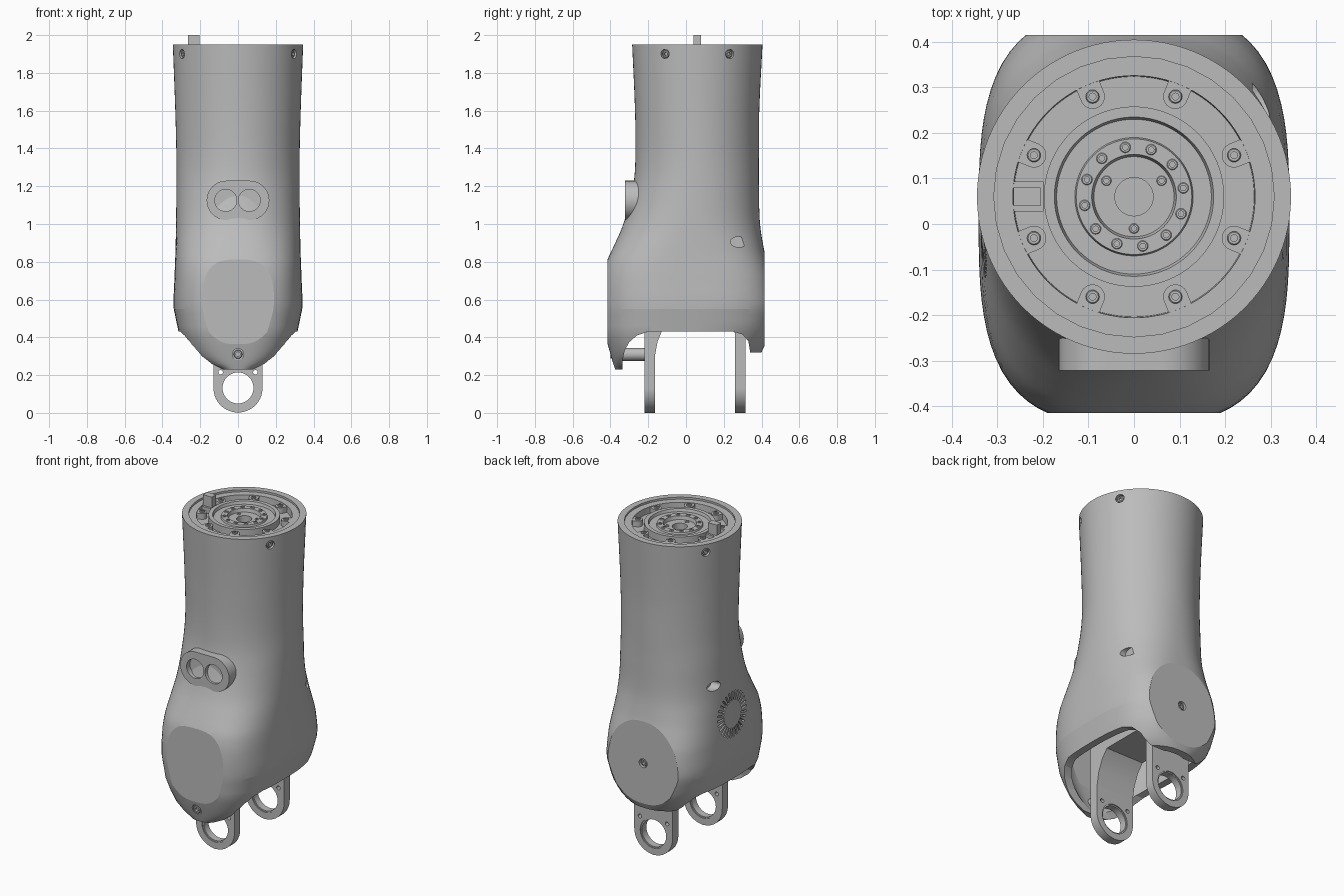
import bpy, bmesh
from math import sin, cos, pi, radians
from mathutils import Vector, Matrix

cube = bpy.data.objects.get("Cube")
if cube:
    bpy.data.objects.remove(cube)

grey = bpy.data.materials.new("satin grey")
grey.use_nodes = True
GREY = (0.5, 0.5, 0.5, 1)
grey.diffuse_color = GREY
grey.node_tree.nodes["Principled BSDF"].inputs["Base Color"].default_value = GREY

TOP_Y = 0.06      # centre of the round top
TOP_Z = 1.95


def finish(name, bm):
    bmesh.ops.recalc_face_normals(bm, faces=bm.faces)
    mesh = bpy.data.meshes.new(name)
    bm.to_mesh(mesh)
    bm.free()
    mesh.materials.append(grey)
    ob = bpy.data.objects.new(name, mesh)
    bpy.context.collection.objects.link(ob)
    return ob


def select(ob):
    bpy.ops.object.select_all(action='DESELECT')
    ob.select_set(True)
    bpy.context.view_layer.objects.active = ob


def smooth(ob):
    select(ob)
    bpy.ops.object.shade_smooth_by_angle(angle=radians(30))


def cut(ob, cutter):
    select(ob)
    mod = ob.modifiers.new("cut", 'BOOLEAN')
    mod.operation, mod.solver, mod.object = 'DIFFERENCE', 'EXACT', cutter
    bpy.ops.object.modifier_apply(modifier=mod.name)
    bpy.data.objects.remove(cutter)


def prism(name, pts, axis, lo, hi):
    """Extrude a (u, z) outline along x or y."""
    bm = bmesh.new()
    place = (lambda u, v: (lo, u, v)) if axis == 'x' else (lambda u, v: (u, lo, v))
    face = bm.faces.new([bm.verts.new(place(u, v)) for u, v in pts])
    ext = bmesh.ops.extrude_face_region(bm, geom=[face])
    shift = Vector((hi - lo, 0, 0) if axis == 'x' else (0, hi - lo, 0))
    bmesh.ops.translate(bm, vec=shift, verts=[g for g in ext['geom'] if isinstance(g, bmesh.types.BMVert)])
    return finish(name, bm)


def lathe(name, profile, loc, direction=(0, 0, 1), seg=32):
    """Spin a (radius, height) profile about an axis."""
    bm = bmesh.new()
    verts = [bm.verts.new((r, 0, h)) for r, h in profile]
    edges = [bm.edges.new(p) for p in zip(verts, verts[1:])]
    bmesh.ops.spin(bm, geom=verts + edges, axis=(0, 0, 1), cent=(0, 0, 0), angle=2 * pi, steps=seg)
    bmesh.ops.remove_doubles(bm, verts=bm.verts, dist=1e-5)
    rot = Vector(direction).to_track_quat('Z', 'Y').to_matrix().to_4x4()
    bm.transform(Matrix.Translation(loc) @ rot)
    ob = finish(name, bm)
    smooth(ob)
    return ob


def screw(name, loc, direction, r):
    h = r * 0.5
    lathe(name, [(0, -h), (r * .5, -h), (r * .5, h * .6), (r * .85, h * .6), (r, h * .3), (r, -2 * r)],
          loc, direction, 20)


def add_cyl(bm, loc, direction, r, depth, scale=(1, 1, 1)):
    rot = Vector(direction).to_track_quat('Z', 'Y').to_matrix().to_4x4()
    m = Matrix.Translation(loc) @ Matrix.Diagonal((*scale, 1)) @ rot
    bmesh.ops.create_cone(bm, cap_ends=True, segments=32, radius1=r, radius2=r, depth=depth, matrix=m)


def add_box(bm, loc, size, rot=Matrix()):
    m = Matrix.Translation(loc) @ rot @ Matrix.Diagonal((*size, 1))
    bmesh.ops.create_cube(bm, size=1, matrix=m)


def polar(r, deg, z):
    return Vector((r * cos(radians(deg)), TOP_Y + r * sin(radians(deg)), z))


# Housing sections: height, half width, front y, back y, squareness
KEYS = [(.23, .12, -.375, .36, 3), (.26, .2, -.385, .37, 3), (.3, .255, -.397, .39, 3),
        (.36, .287, -.414, .418, 3.1), (.43, .315, -.432, .45, 3.1), (.55, .34, -.44, .47, 3.1),
        (.7, .337, -.437, .455, 3.1), (.8, .333, -.42, .43, 2.9), (.86, .331, -.393, .414, 2.7),
        (1, .328, -.332, .392, 2.3), (1.2, .326, -.28, .386, 2.1), (1.35, .326, -.268, .386, 2),
        (1.6, .332, -.27, .388, 2), (TOP_Z, .345, -.285, .405, 2)]


def section(z):
    i = max(k for k in range(len(KEYS) - 1) if KEYS[k][0] <= z or k == 0)
    a, b = KEYS[i], KEYS[i + 1]
    p, q = KEYS[max(i - 1, 0)], KEYS[min(i + 2, len(KEYS) - 1)]
    d = b[0] - a[0]
    t = min(max((z - a[0]) / d, 0), 1)
    out = []
    for j in range(1, 5):
        if z <= .55:
            out.append(a[j] + (b[j] - a[j]) * t)
            continue
        m0 = (b[j] - p[j]) / (b[0] - p[0]) * d
        m1 = (q[j] - a[j]) / (q[0] - a[0]) * d
        out.append((2*t**3 - 3*t*t + 1) * a[j] + (t**3 - 2*t*t + t) * m0
                   + (3*t*t - 2*t**3) * b[j] + (t**3 - t*t) * m1)
    return out


def loft(name, inset, zs, ylim, seg=96):
    bm = bmesh.new()
    rings = []
    for z in zs:
        _, yf, yb, n = section(z)
        ring = []
        for k in range(seg):
            c, s = cos(2 * pi * k / seg), sin(2 * pi * k / seg)
            drop = .08 * max(s, 0) ** 2 * min(max((.6 - z) / .15, 0), 1)
            hx = section(z - drop)[0] - inset
            r = (abs(c) ** n + abs(s) ** n) ** (-1 / n)
            ring.append(bm.verts.new((hx * c * r, (yf + yb) / 2 + ((yb - yf) / 2 - inset) * s * r, z)))
        rings.append(ring)
    for lo, hi in zip(rings, rings[1:]):
        for k in range(seg):
            bm.faces.new((lo[k - 1], lo[k], hi[k], hi[k - 1]))
    bm.faces.new(rings[0])
    bm.faces.new(rings[-1])
    for e in bm.edges:
        if all(abs(v.co.z - .55) < .001 and abs(v.co.x) > .27 for v in e.verts):
            e.smooth = False
    # Flat front panel and flat back disc
    for side in (-1, 1):
        res = bmesh.ops.bisect_plane(bm, geom=bm.verts[:] + bm.edges[:] + bm.faces[:],
                                     plane_co=(0, side * ylim, 0), plane_no=(0, side, 0), clear_outer=True)
        rim = [g for g in res['geom_cut'] if isinstance(g, bmesh.types.BMEdge)]
        if rim:
            bmesh.ops.edgeloop_fill(bm, edges=rim)
            for e in rim:
                e.smooth = False
    return finish(name, bm)


heights = []
for a, b in zip(KEYS, KEYS[1:]):
    steps = max(2, int((b[0] - a[0]) / .025))
    heights += [a[0] + (b[0] - a[0]) * k / steps for k in range(steps)]
housing = loft("housing", 0, heights + [TOP_Z], .415)

# Hollow lower end and arched opening
cut(housing, loft("cavity", .045, [.2] + [z for z in heights if .23 < z < .97], .385))
arch = [(-.335, .1), (-.335, .28), (-.325, .33), (-.3, .375), (-.26, .41), (-.2, .43),
        (.25, .43), (.3, .415), (.33, .38), (.34, .32), (.6, .32), (.6, .1)]
cut(housing, prism("arch_cutter", arch, 'x', -.6, .6))

# Round socket in the top, screw bores, side ports and radial vent
bores = bmesh.new()
add_cyl(bores, (0, TOP_Y, 1.95), (0, 0, 1), .308, .18)
rim_angles = (30, 150, 210, 330)
for a in rim_angles:
    add_cyl(bores, polar(.345, a, 1.9), polar(1, a, 0) - Vector((0, TOP_Y, 0)), .025, .04)
add_cyl(bores, (0, -.41, .31), (0, 1, 0), .03, .05)
add_cyl(bores, (0, .415, .6), (0, 1, 0), .027, .04)
add_cyl(bores, (.32, .28, .905), (1, 0, 0), 1, .12, (1, .045, .028))
add_cyl(bores, (-.31, .17, 1.06), (1, 0, 0), 1, .1, (1, .045, .028))
for k in range(28):
    turn = Matrix.Rotation(2 * pi * k / 28, 4, 'X')
    spot = Vector((-.335, .02, .84)) + turn @ Vector((0, .11, 0))
    add_box(bores, spot, (.04, .055, .01), turn)
cut(housing, finish("bore_cutter", bores))
smooth(housing)

for a in rim_angles:
    screw("rim_screw", polar(.331, a, 1.9), polar(1, a, 0) - Vector((0, TOP_Y, 0)), .019)
screw("front_screw", (0, -.393, .31), (0, -1, 0), .023)
screw("back_screw", (0, .402, .6), (0, 1, 0), .021)

# Stepped flange in the top
lathe("top_flange", [(.309, 1.86), (.309, 1.938), (.266, 1.938), (.264, 1.9), (.198, 1.9), (.198, 1.942),
                     (.175, 1.942), (.17, 1.925), (.13, 1.925), (.127, 1.936), (.093, 1.936), (.088, 1.915),
                     (.042, 1.915), (.042, 1.87), (0, 1.87)], (0, TOP_Y, 0), seg=96)
tabs = bmesh.new()
for k in range(8):
    a = 22.5 + 45 * k
    add_cyl(tabs, polar(.238, a, 1.91), (0, 0, 1), .027, .05)
    add_box(tabs, polar(.255, a, 1.91), (.034, .054, .05), Matrix.Rotation(radians(a), 4, 'Z'))
    screw("flange_screw", polar(.238, a, 1.937), (0, 0, 1), .015)
smooth(finish("flange_tabs", tabs))
for k in range(12):
    screw("hub_screw", polar(.11, 10 + 30 * k, 1.936), (0, 0, 1), .012)
for a in (30, 150, 270):
    screw("inner_screw", polar(.07, a, 1.916), (0, 0, 1), .011)
plug = bmesh.new()
add_box(plug, (-.235, TOP_Y, 1.94), (.06, .04, .12))
add_box(plug, (-.232, TOP_Y, 1.91), (.066, .066, .05))
finish("connector_plug", plug)

# Twin-lens boss on the front
capsule = [(s * .062 + .104 * cos(t), 1.125 + .104 * sin(t))
           for s in (1, -1) for t in [(k / 20 - .5 + (s < 0)) * pi for k in range(21)]]
boss = prism("lens_boss", capsule, 'y', -.322, -.22)
lenses = bmesh.new()
for x in (-.065, .06):
    add_cyl(lenses, (x, -.32, 1.125), (0, 1, 0), .058, .06)
cut(boss, finish("lens_cutter", lenses))
smooth(boss)

# Two ring-ended fork plates
outline = [(.13 * cos(t), .132 + .13 * sin(t)) for t in [pi + pi * k / 32 for k in range(33)]]
outline += [(.13, .55), (-.13, .55)]
outline[16] = (0, 0)
for name, lo, hi in (("front_fork", -.22, -.165), ("back_fork", .26, .315)):
    plate = prism(name, outline, 'y', lo, hi)
    holes = bmesh.new()
    mid = (lo + hi) / 2
    add_cyl(holes, (0, mid, .132), (0, 1, 0), .09, .2)
    for x in (-.092, .092):
        add_cyl(holes, (x, mid, .215), (0, 1, 0), .012, .2)
    cut(plate, finish("fork_cutter", holes))
    smooth(plate)
    w = (hi - lo) / 2 - .006
    lathe(name + "_ring", [(.082, -w), (.092, -w), (.092, w), (.082, w), (.082, -w)],
          (0, mid, .132), (0, 1, 0), 48)

# Bridge between the forks and the rod behind the front screw
bridge = [(-.22, .3), (-.22, .62), (.315, .62), (.315, .4), (.26, .4), (.255, .46), (.22, .5),
          (-.08, .5), (-.12, .45), (-.15, .38), (-.165, .3)]
smooth(prism("fork_bridge", bridge, 'x', -.129, .129))
lathe("support_rod", [(0, -.08), (.034, -.08), (.034, .08), (0, .08)], (0, -.28, .31), (0, 1, 0))
